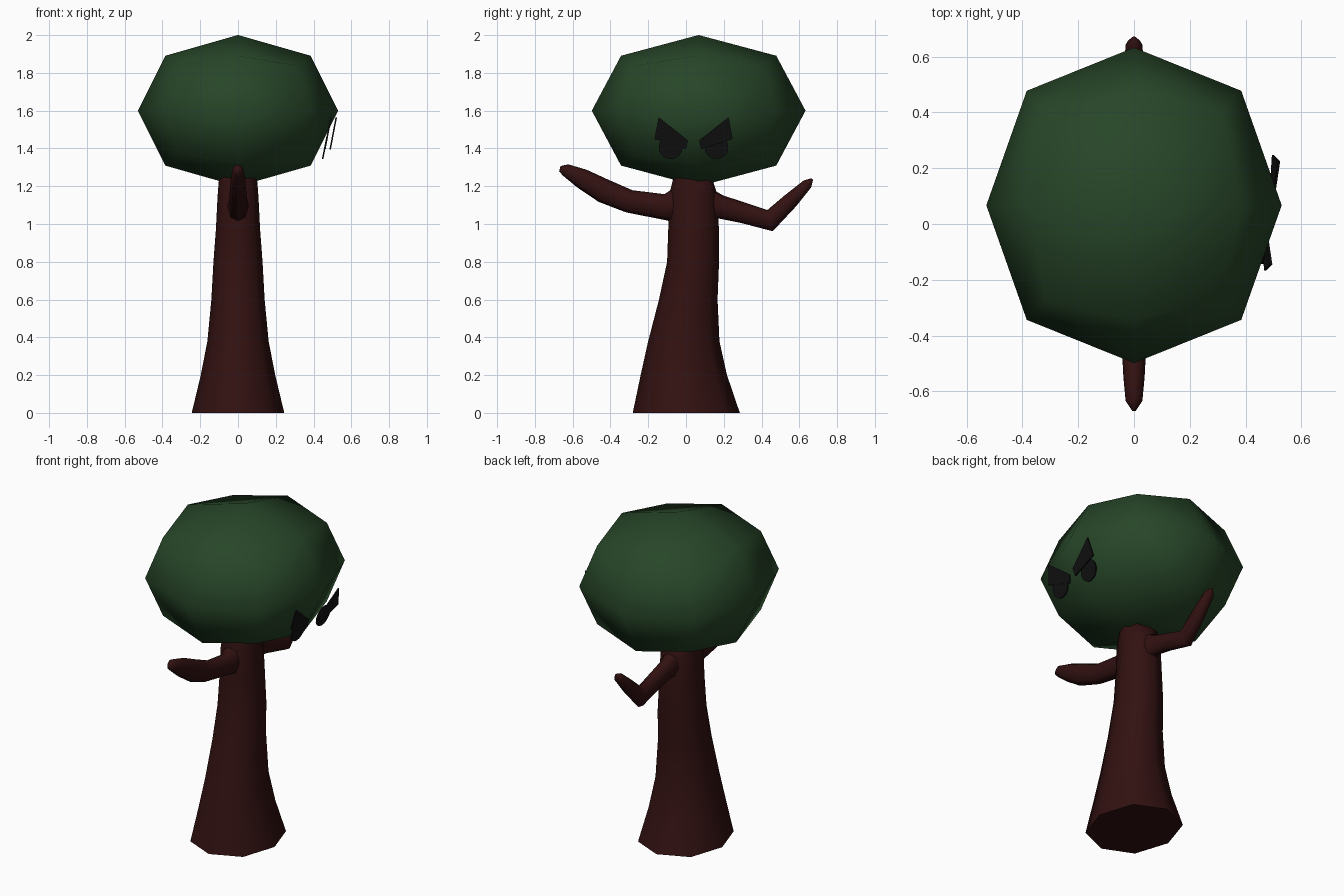
import bpy, bmesh, math
from mathutils import Vector

if "Cube" in bpy.data.objects:
    bpy.data.objects.remove(bpy.data.objects["Cube"])


def material(name, rgb):
    m = bpy.data.materials.new(name)
    m.diffuse_color = (*rgb, 1)
    m.use_nodes = True
    m.node_tree.nodes["Principled BSDF"].inputs["Base Color"].default_value = m.diffuse_color
    return m


LEAF = material("leaf_green", (0.02, 0.06, 0.021))
BARK = material("dark_bark", (0.032, 0.0055, 0.0055))
BLACK = material("black", (0.005, 0.005, 0.005))

# Eight-sided rounded-square section, shared by the trunk and the arms
D = 0.726
SECTION = [(1, 0), (D, D), (0, 1), (-D, D), (-1, 0), (-D, -D), (0, -1), (D, -D)]


def finish(bm, name, mat, smooth=None):
    bmesh.ops.recalc_face_normals(bm, faces=bm.faces[:])
    mesh = bpy.data.meshes.new(name)
    bm.to_mesh(mesh)
    bm.free()
    mesh.materials.append(mat)
    ob = bpy.data.objects.new(name, mesh)
    bpy.context.collection.objects.link(ob)
    if smooth:
        bpy.ops.object.select_all(action='DESELECT')
        bpy.context.view_layer.objects.active = ob
        ob.select_set(True)
        bpy.ops.object.shade_smooth_by_angle(angle=math.radians(smooth))
    return ob


def loft(name, rings, mat):
    """Skin a list of (centre, axis_a, axis_b) rings and cap both ends."""
    bm = bmesh.new()
    loops = [[bm.verts.new(c + a * u + b * v) for u, v in SECTION] for c, a, b in rings]
    for lo, hi in zip(loops, loops[1:]):
        for i in range(8):
            j = (i + 1) % 8
            bm.faces.new((lo[i], lo[j], hi[j], hi[i]))
    bm.faces.new(loops[0])
    bm.faces.new(loops[-1])
    return finish(bm, name, mat, 75)


def arm(name, path):
    """Tube in the x = 0 plane through (y, z, half_width, half_thickness)."""
    rings = []
    pts = [Vector((0, p[0], p[1])) for p in path]
    for i, (y, z, w, h) in enumerate(path):
        before = (pts[i] - pts[max(i - 1, 0)]).normalized()
        after = (pts[min(i + 1, len(pts) - 1)] - pts[i]).normalized()
        t = (before + after).normalized()
        rings.append((pts[i], Vector((w, 0, 0)), Vector((0, -t.z, t.y)) * h))
    return loft(name, rings, BARK)


# Trunk: z, half width in x, front y, back y
trunk = [(0, .245, -.282, .285), (.2, .197, -.24, .217), (.38, .162, -.2, .177),
         (.6, .141, -.143, .167), (.8, .13, -.1, .175), (.97, .117, -.094, .174),
         (1.15, .108, -.09, .168), (1.25, .1, -.065, .135)]
loft("trunk", [(Vector((0, (f + b) / 2, z)), Vector((w, 0, 0)), Vector((0, (b - f) / 2, 0)))
               for z, w, f, b in trunk], BARK)

# Arms
arm("front_arm", [(-.04, 1.10, .06, .10), (-.115, 1.09, .047, .068), (-.3, 1.12, .045, .061),
                  (-.435, 1.175, .044, .064), (-.55, 1.24, .038, .053),
                  (-.635, 1.284, .03, .034), (-.668, 1.292, .008, .015)])
arm("back_arm", [(.11, 1.10, .06, .095), (.185, 1.09, .043, .062), (.3, 1.06, .04, .055),
                 (.445, 1.018, .04, .058), (.55, 1.12, .037, .042),
                 (.643, 1.212, .03, .027), (.668, 1.238, .008, .006)])

# Crown: a rounded cube
bm = bmesh.new()
bmesh.ops.create_cube(bm, size=2)
bmesh.ops.scale(bm, vec=(.631, .674, .477), verts=bm.verts[:])
crown = finish(bm, "crown", LEAF)
crown.location = (0, .067, 1.6)
for p in crown.data.polygons:
    p.use_smooth = True
crown.modifiers.new("round", 'SUBSURF').levels = 1
crown.modifiers["round"].render_levels = 1


# Eyes and brows: thin plates tilted along the crown's right side
def plate(name, outline, base_x, base_z, slope, thick=.008):
    bm = bmesh.new()
    vs = [bm.verts.new((base_x + slope * (z - base_z), y, z)) for y, z in outline]
    face = bm.faces.new(vs)
    new = bmesh.ops.extrude_face_region(bm, geom=[face])['geom']
    bmesh.ops.translate(bm, vec=(-thick, 0, 0),
                        verts=[g for g in new if isinstance(g, bmesh.types.BMVert)])
    return finish(bm, name, BLACK)


MID = .04
BROW = [(.185, 1.565), (.207, 1.45), (.04, 1.395), (.03, 1.443)]
for side, label, brow_x in ((-1, "front", .464), (1, "back", .492)):
    disc = [(MID + side * (.121 + .063 * math.cos(a)), 1.406 + .063 * math.sin(a))
            for a in (i * math.tau / 16 for i in range(16))]
    plate(label + "_eye", disc, .452, 1.345, .2)
    plate(label + "_brow", [(MID + side * y, z) for y, z in BROW], brow_x, 1.395, .19)
